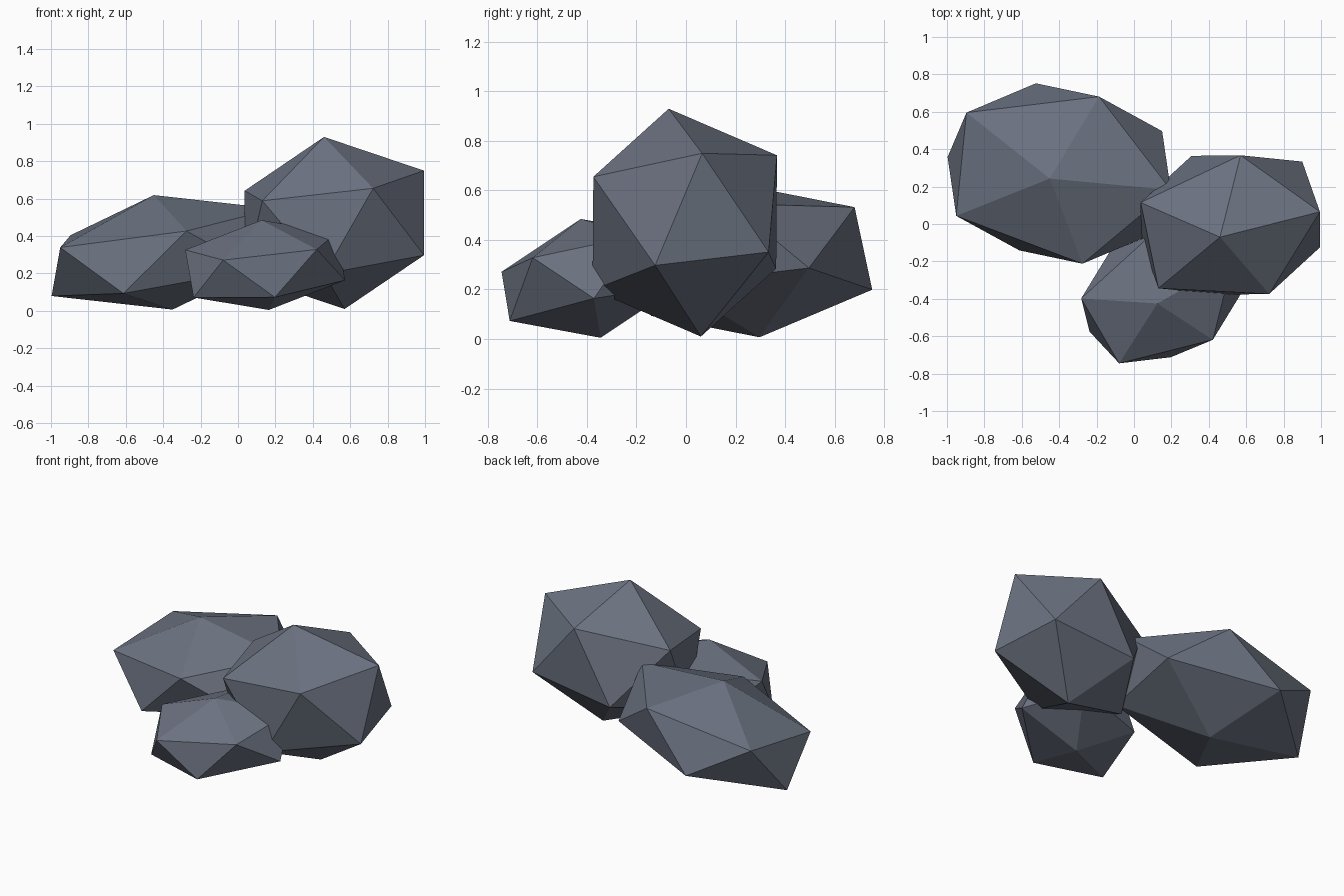
import bpy
import bmesh
from mathutils import Matrix, Vector

cube = bpy.data.objects.get("Cube")
if cube:
    bpy.data.objects.remove(cube, do_unlink=True)

# Slate stone colour
stone = bpy.data.materials.new("slate_grey")
stone.use_nodes = True
colour = (0.147, 0.168, 0.216, 1)
stone.diffuse_color = colour
bsdf = stone.node_tree.nodes["Principled BSDF"]
bsdf.inputs["Base Color"].default_value = colour
bsdf.inputs["Roughness"].default_value = 0.9


def add_rock(name, centre, side, back, tip):
    """Twenty-sided stone stretched along three axis vectors."""
    stretch = Matrix((side, back, tip)).transposed().to_4x4()
    bm = bmesh.new()
    bmesh.ops.create_icosphere(bm, subdivisions=1, radius=1, matrix=stretch)
    bmesh.ops.recalc_face_normals(bm, faces=bm.faces)
    mesh = bpy.data.meshes.new(name)
    bm.to_mesh(mesh)
    bm.free()
    mesh.materials.append(stone)
    rock = bpy.data.objects.new(name, mesh)
    rock.location = Vector(centre)
    bpy.context.collection.objects.link(rock)


# Tall boulder on the left
add_rock("tall_rock", (0.515, -0.005, 0.47),
         (0.563, 0.111, 0.083), (-0.09, 0.436, 0.051), (-0.055, -0.065, 0.46))

# Wide low boulder at the back right
add_rock("wide_rock", (-0.4, 0.27, 0.313),
         (0.692, -0.085, 0.108), (0.052, 0.525, 0.062), (-0.05, -0.027, 0.306))

# Small stone in front
add_rock("small_rock", (0.145, -0.385, 0.245),
         (0.438, 0.233, 0.074), (-0.193, 0.33, 0.052), (-0.02, -0.04, 0.24))
